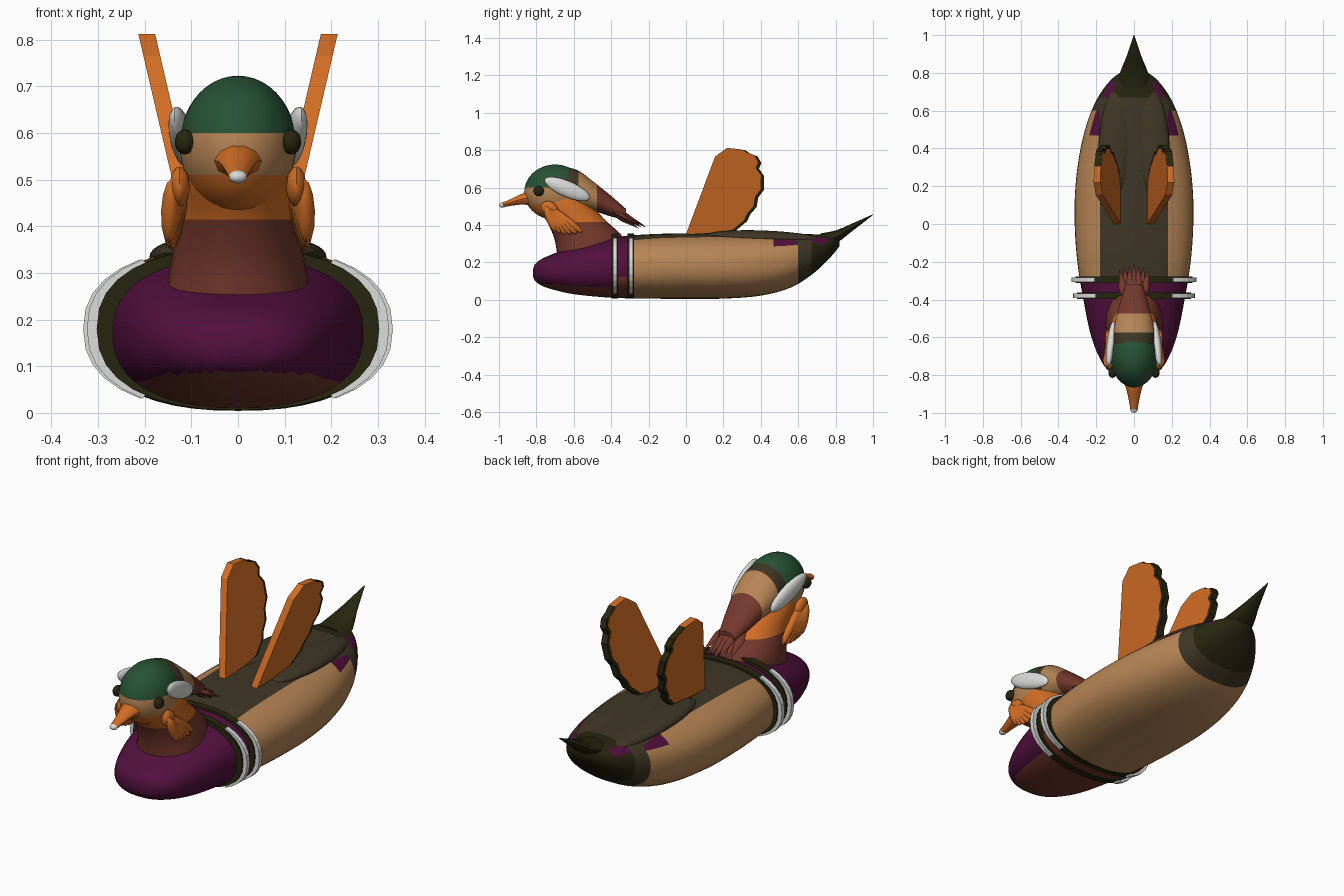
import bpy, bmesh, math
from mathutils import Vector, Matrix

if "Cube" in bpy.data.objects:
    bpy.data.objects.remove(bpy.data.objects["Cube"])

COLOURS = {
    "tan": (0.47, 0.235, 0.09), "orange": (0.65, 0.155, 0.018), "purple": (0.085, 0.005, 0.048),
    "black_olive": (0.02, 0.019, 0.005), "dark_brown": (0.05, 0.038, 0.019), "green": (0.02, 0.085, 0.035),
    "maroon": (0.175, 0.04, 0.026), "white": (0.72, 0.72, 0.7)}
NAMES = list(COLOURS)
for n, c in COLOURS.items():
    bpy.data.materials.new(n).diffuse_color = (*c, 1)


def finish(name, bm, rule, cuts=(), smooth=True):
    """Cut along colour borders, colour by rule (a name or a function of centre, normal)."""
    for co, no in cuts:
        bmesh.ops.bisect_plane(bm, geom=bm.verts[:] + bm.edges[:] + bm.faces[:], dist=1e-5,
                               plane_co=co, plane_no=no)
    bmesh.ops.recalc_face_normals(bm, faces=bm.faces[:])
    bm.normal_update()
    used = []
    for f in bm.faces:
        m = rule if isinstance(rule, str) else rule(f.calc_center_median(), f.normal)
        if m not in used:
            used.append(m)
        f.material_index = used.index(m)
    me = bpy.data.meshes.new(name)
    bm.to_mesh(me)
    bm.free()
    for m in used:
        me.materials.append(bpy.data.materials[m])
    ob = bpy.data.objects.new(name, me)
    bpy.context.collection.objects.link(ob)
    if smooth:
        bpy.ops.object.select_all(action='DESELECT')
        ob.select_set(True)
        bpy.context.view_layer.objects.active = ob
        bpy.ops.object.shade_smooth_by_angle(angle=math.radians(40))
    return ob


def spline(st, sub):
    """Smooth interpolation through stations."""
    out = []
    for i in range(len(st) - 1):
        p = [Vector(st[max(0, min(len(st) - 1, i + k))]) for k in (-1, 0, 1, 2)]
        for j in range(sub):
            t = j / sub
            out.append(0.5 * (2 * p[1] + (p[2] - p[0]) * t + (2 * p[0] - 5 * p[1] + 4 * p[2] - p[3]) * t * t
                              + (3 * p[1] - p[0] - 3 * p[2] + p[3]) * t ** 3))
    return out + [Vector(st[-1])]


def oval(t, n):
    c, s = math.cos(t), math.sin(t)
    return (math.copysign(abs(c) ** (2 / n), c), math.copysign(abs(s) ** (2 / n), s))


def loft(name, stations, rule, axis='y', n=2.0, segs=32, sub=4, cuts=()):
    """Stations: (position on axis, other centre, half width, half depth)."""
    bm = bmesh.new()
    rings = []
    for s, a, rx, r in spline(stations, sub):
        ring = []
        for k in range(segs):
            u, v = oval(2 * math.pi * k / segs, n)
            p = (u * rx, s, a + v * r) if axis == 'y' else (u * rx, a + v * r, s)
            ring.append(bm.verts.new(p))
        rings.append(ring)
    for a, b in zip(rings, rings[1:]):
        for k in range(segs):
            bm.faces.new((a[k], a[(k + 1) % segs], b[(k + 1) % segs], b[k]))
    bm.faces.new(rings[0])
    bm.faces.new(rings[-1])
    return finish(name, bm, rule, cuts)


def blob(bm, c, r, rx=0, rz=0, seg=20):
    m = Matrix.Translation(c) @ Matrix.Rotation(rz, 4, 'Z') @ Matrix.Rotation(rx, 4, 'X') @ Matrix.Diagonal((*r, 1))
    bmesh.ops.create_uvsphere(bm, u_segments=seg, v_segments=seg // 2 + 2, radius=1, matrix=m)


def spike(bm, a, b, r, flat):
    """Flattened feather: widest a third of the way, pointed at b."""
    a, b = Vector(a), Vector(b)
    d = b - a
    q = d.to_track_quat('Y', 'Z').to_matrix().to_4x4()
    for f0, f1, r0, r1 in ((0, .4, .5, 1), (.4, 1, 1, .02)):
        m = Matrix.Translation(a + d * (f0 + f1) / 2) @ q @ Matrix.Diagonal((1, 1, flat, 1)) @ Matrix.Rotation(-math.pi / 2, 4, 'X')
        bmesh.ops.create_cone(bm, cap_ends=True, segments=8, radius1=r * r0, radius2=r * r1,
                              depth=d.length * (f1 - f0), matrix=m)


# Body with coloured breast, back and rump
def body_rule(c, n):
    if c.y > .67:
        return "purple" if c.y < .76 and n.z > .35 and .1 < abs(c.x) < .2 and c.z > .3 else "black_olive"
    if c.y > .6:
        return "dark_brown"
    if c.y < -.295:
        if n.z < -.8 or (c.y > -.375 and c.z < .12):
            return "maroon"
        return "purple"
    if abs(c.x) < .18 and c.z > .2:
        return "dark_brown"
    return "purple" if c.y > .46 and c.z > .29 and abs(c.x) < .24 else "tan"


Y, Z, X = (0, 1, 0), (0, 0, 1), (1, 0, 0)
loft("body", [(-.818, .145, .03, .02), (-.80, .146, .10, .052), (-.74, .148, .165, .085), (-.6, .157, .225, .127),
              (-.4, .171, .268, .16), (-.2, .178, .3, .172), (0, .18, .314, .175), (.2, .182, .31, .176),
              (.4, .19, .283, .168), (.56, .21, .24, .145), (.68, .245, .185, .105), (.77, .285, .115, .06),
              (.82, .315, .04, .03)], body_rule, n=2.35, segs=48, sub=5,
     cuts=[((0, y, 0), Y) for y in (-.375, -.295, .6, .67)] + [((x, 0, 0), X) for x in (-.18, .18)])

# Upturned tail
loft("tail", [(.72, .315, .085, .04), (.8, .335, .075, .035), (.88, .382, .042, .022), (1.0, .455, .002, .002)],
     "black_olive", segs=12, sub=2)

# Neck
loft("neck", [(.25, -.52, .155, .17), (.33, -.52, .143, .185), (.42, -.585, .125, .16), (.5, -.65, .123, .15),
              (.56, -.68, .11, .13)],
     lambda c, n: "maroon" if c.z < .415 else "orange", axis='z', cuts=[((0, 0, .415), Z)])


# Head with green cap, tan face, orange throat
def head_rule(c, n):
    if c.z > .6:
        return "green" if c.y < -.625 else "dark_brown"
    return "tan" if c.z > .51 else "orange"


bm = bmesh.new()
blob(bm, (0, -.70, .575), (.125, .165, .148), seg=40)
finish("head", bm, head_rule, [((0, 0, .6), Z), ((0, 0, .51), Z), ((0, -.625, 0), Y)])

# Swept back crest, banded, ending in loose feathers
loft("crest", [(-.66, .59, .112, .122), (-.58, .585, .11, .108), (-.5, .555, .096, .08), (-.4, .50, .07, .055),
               (-.32, .455, .045, .03)],
     lambda c, n: "dark_brown" if c.y < -.575 else "tan" if c.y < -.475 else "maroon",
     cuts=[((0, -.575, 0), Y), ((0, -.475, 0), Y)])
bm = bmesh.new()
for i in range(-3, 4):
    spike(bm, (i * .014, -.40, .495 - .006 * abs(i)),
          (i * .026, -.21 - .012 * abs(i), .385 + .012 * (i % 2)), .026, .55)
for i in (-1, 1):
    spike(bm, (i * .03, -.40, .47), (i * .035, -.25, .38), .026, .6)
finish("crest_feathers", bm, "maroon")

# Bill and pale tip
loft("bill", [(-.82, .54, .06, .042), (-.87, .54, .042, .032), (-.93, .522, .028, .02), (-.985, .506, .019, .013)],
     "orange", segs=10, sub=2)
bm = bmesh.new()
blob(bm, (0, -.981, .506), (.02, .018, .014), seg=12)
finish("bill_tip", bm, "white")

# Paired head details
for side, s in (("right", 1), ("left", -1)):
    bm = bmesh.new()
    blob(bm, (s * .114, -.787, .581), (.022, .028, .027), seg=14)
    finish(side + "_eye", bm, "black_olive")
    bm = bmesh.new()
    blob(bm, (s * .122, -.635, .592), (.023, .132, .043), rx=-.4, rz=s * .12)
    finish(side + "_brow", bm, "white")
    bm = bmesh.new()
    for i in range(6):
        a = -.62 - .11 * i
        d = Vector((0, math.cos(a), math.sin(a)))
        blob(bm, Vector((s * (.130 + .003 * i), -.755, .505)) + d * (.118 - .008 * i),
             (.02, .13 - .011 * i, .024), rx=a, rz=-s * .1, seg=12)
    blob(bm, (s * .125, -.73, .485), (.022, .05, .04), rx=-.6, seg=12)
    finish(side + "_cheek_feathers", bm, "orange")

    # Folded wing lying on the back
    bm = bmesh.new()
    blob(bm, (s * .1, .42, .332), (.088, .31, .038), rx=-.04, rz=s * .06, seg=28)
    finish(side + "_folded_wing", bm, "dark_brown")

    # Raised sail feather with a dark scalloped rear rim
    outline = [(0, .35), (.155, .765), (.22, .812), (.30, .803), (.325, .785), (.365, .77), (.385, .735), (.372, .705),
               (.40, .665), (.398, .59), (.368, .55), (.36, .50), (.325, .46), (.31, .425), (.25, .375), (.2, .362)]
    for part, col, dy, dz, inner, thick in (("sail", "orange", 0, 0, .07, .036),
                                            ("sail_rim", "black_olive", .018, -.004, .072, .032)):
        bm = bmesh.new()
        sheets = [[bm.verts.new((s * (inner + o + .233 * (z - .35)), y + dy, z + dz)) for y, z in outline]
                  for o in (0, thick)]
        for sh in sheets:
            bm.faces.new(sh)
        for k in range(len(outline)):
            j = (k + 1) % len(outline)
            bm.faces.new((sheets[0][k], sheets[0][j], sheets[1][j], sheets[1][k]))
        finish(side + "_" + part, bm, col, smooth=False)


# Breast rings: dark hoops with white side bands
def band(name, y, half, rx, rz, a0, a1, steps, col):
    bm = bmesh.new()
    rows = []
    for k in range(steps + 1):
        u, v = oval(a0 + (a1 - a0) * k / steps, 2.35)
        rows.append([bm.verts.new((u * (rx - i), y + w, .18 + v * (rz - i)))
                     for i, w in ((0, -half), (0, half), (.045, half), (.045, -half))])
    for a, b in zip(rows, rows[1:]):
        for k in range(4):
            j = (k + 1) % 4
            bm.faces.new((a[k], a[j], b[j], b[k]))
    bm.faces.new(rows[0])
    bm.faces.new(rows[-1])
    finish(name, bm, col, smooth=False)


for tag, y, grow in (("front", -.38, 0), ("rear", -.295, .008)):
    band(tag + "_hoop", y, .017, .303 + grow, .174, 0, 2 * math.pi, 32, "black_olive")
    for side, mid in (("right", 0), ("left", math.pi)):
        band(f"{tag}_{side}_white_band", y, .011, .324 + grow, .178, mid - .95, mid + .95, 10, "white")

for m in bpy.data.materials:
    if m.users and not m.is_grease_pencil:
        m.use_nodes = True
        m.node_tree.nodes["Principled BSDF"].inputs["Base Color"].default_value = m.diffuse_color
